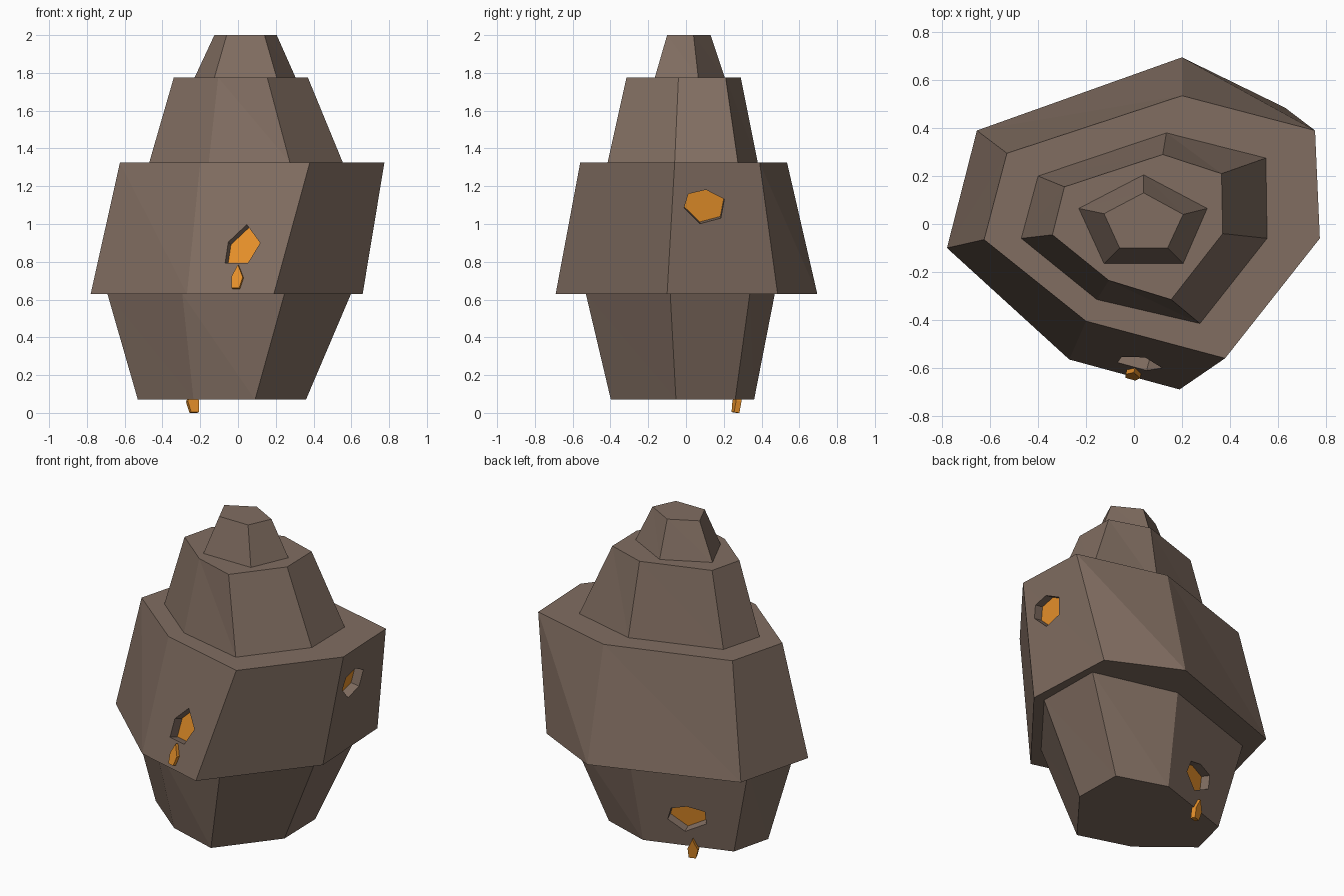
import bpy
import bmesh
from mathutils import Vector

old = bpy.data.objects.get("Cube")
if old:
    bpy.data.objects.remove(old, do_unlink=True)


def material(name, rgb):
    mat = bpy.data.materials.new(name)
    mat.use_nodes = True
    color = (*rgb, 1)
    mat.diffuse_color = color
    bsdf = mat.node_tree.nodes["Principled BSDF"]
    bsdf.inputs["Base Color"].default_value = color
    bsdf.inputs["Roughness"].default_value = 0.9
    return mat


BROWN = material("hive brown", (0.22, 0.155, 0.12))
HONEY = material("honey orange", (0.85, 0.3, 0.025))


def loft(name, lower, upper, mat):
    """Closed solid between two matching rings of points."""
    bm = bmesh.new()
    lo = [bm.verts.new(p) for p in lower]
    up = [bm.verts.new(p) for p in upper]
    n = len(lo)
    bm.faces.new(lo)
    bm.faces.new(up)
    for i in range(n):
        j = (i + 1) % n
        bm.faces.new((lo[i], lo[j], up[j]))
        bm.faces.new((lo[i], up[j], up[i]))
    bmesh.ops.recalc_face_normals(bm, faces=bm.faces)
    mesh = bpy.data.meshes.new(name)
    bm.to_mesh(mesh)
    bm.free()
    mesh.materials.append(mat)
    obj = bpy.data.objects.new(name, mesh)
    bpy.context.collection.objects.link(obj)
    return obj


def ring(points, z, scale=1, dx=0, dy=0):
    return [Vector((x * scale + dx, y * scale + dy, z)) for x, y in points]


# Irregular outlines, running from the -x side round by the back
MID_LOW = [(-.47, -.06), (-.40, .20), (.135, .38), (.55, .275),
           (.555, -.06), (.275, -.415), (-.155, -.315)]
MID_HIGH = [(-.34, -.045), (-.29, .155), (.12, .29), (.365, .21),
            (.37, -.04), (.155, -.315), (-.105, -.235)]
BELLY_LOW = [(-.78, -.1), (-.655, .39), (.2, .695), (.63, .485),
             (.66, -.1), (.19, -.69), (-.27, -.565)]
BELLY_HIGH = [(-.625, -.065), (-.53, .295), (.2, .535), (.755, .39),
              (.775, -.06), (.38, -.56), (-.2, -.405)]
CAP_LOW = [(-.23, .065), (.04, .205), (.305, .065), (.205, -.165), (-.125, -.165)]
CAP_HIGH = [(-.125, .043), (.04, .13), (.205, .04), (.14, -.1), (-.06, -.1)]

# Four stacked tiers
tiers = {
    "base_tier": (ring(MID_LOW, .63, 1.258, -.1, -.008), ring(MID_HIGH, .07, 1.2535, -.104, -.003)),
    "belly_tier": (ring(BELLY_HIGH, 1.325), ring(BELLY_LOW, .63)),
    "shoulder_tier": (ring(MID_HIGH, 1.775), ring(MID_LOW, 1.325)),
    "cap_tier": (ring(CAP_HIGH, 2), ring(CAP_LOW, 1.775)),
}
parts = {name: loft(name, low, high, BROWN) for name, (high, low) in tiers.items()}


def wall_frame(tier, i, u, v):
    """Point on a tier wall with its right, up and outward directions."""
    high, low = tiers[tier]
    a = low[i].lerp(high[i], v)
    b = low[i + 1].lerp(high[i + 1], v)
    rise = high[i].lerp(high[i + 1], u) - low[i].lerp(low[i + 1], u)
    right = (a - b).normalized()
    out = right.cross(rise).normalized()
    return a.lerp(b, u), right, out.cross(right), out


def plate(name, frame, outline, near, far, mat, dx=0, dy=0):
    """Prism lying on a wall, between two distances from its surface."""
    o, right, up, out = frame
    flat = [o + right * (x + dx) + up * (y + dy) for x, y in outline]
    return loft(name, [p + out * near for p in flat], [p + out * far for p in flat], mat)


def cell(label, tier, frame, outline):
    """Recessed opening with a honey floor."""
    cutter = plate(label + "_cutter", frame, outline, -.06, .06, BROWN)
    cutter.hide_render = True
    obj = parts[tier]
    mod = obj.modifiers.new("opening", "BOOLEAN")
    mod.operation = "DIFFERENCE"
    mod.solver = "EXACT"
    mod.object = cutter
    bpy.context.view_layer.objects.active = obj
    bpy.ops.object.modifier_apply(modifier=mod.name)
    bpy.data.objects.remove(cutter, do_unlink=True)
    plate(label + "_floor", frame, outline, -.063, -.056, HONEY)


DRIP = [(-.024, -.062), (.018, -.062), (.034, -.003), (.003, .065), (-.028, 0)]

# Front opening with a drip below it
front = wall_frame("belly_tier", 5, .477, .374)
cell("front_cell", "belly_tier", front,
     [(-.085, -.1), (.04, -.1), (.1, .01), (.02, .11), (-.075, .015)])
plate("front_drip", front, DRIP, -.01, .02, HONEY, -.012, -.178)

# Side opening
side = wall_frame("belly_tier", 3, .65, .662)
cell("side_cell", "belly_tier", side,
     [(-.11, -.005), (-.088, .07), (.005, .092), (.103, .042), (.085, -.06), (-.025, -.09)])

# Back opening with a drip hanging past the base
back = wall_frame("base_tier", 1, .51, .32)
cell("back_cell", "base_tier", back,
     [(-.118, -.014), (-.094, .064), (0, .089), (.106, .068), (.112, -.014), (-.018, -.085)])
plate("back_drip", back, DRIP, -.01, .02, HONEY, .025, -.188)
